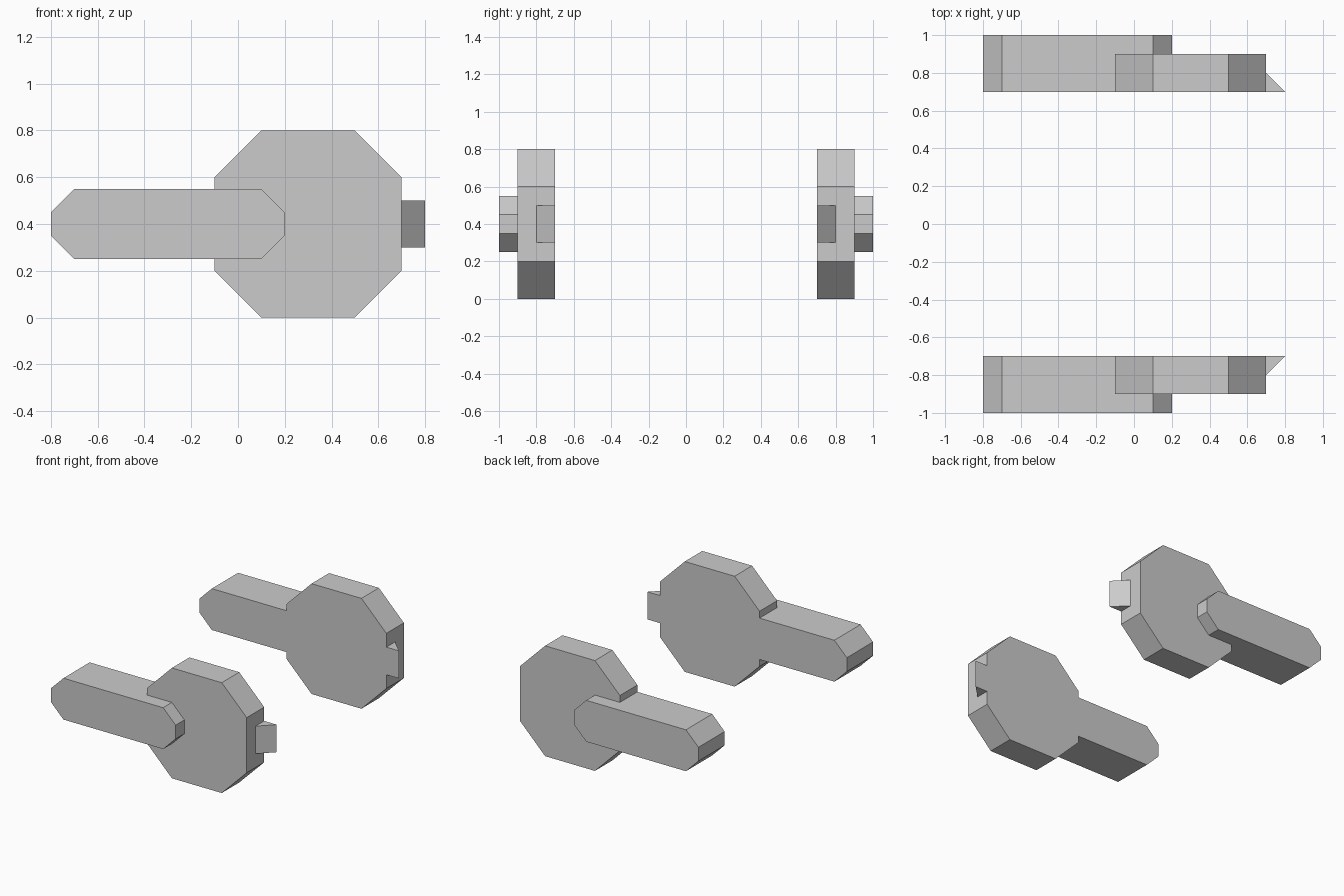
import bpy
import bmesh
from mathutils import Vector

if "Cube" in bpy.data.objects:
    bpy.data.objects.remove(bpy.data.objects["Cube"])


def prism(name, points, to_3d, depth):
    """Extrude a flat profile along the given depth vector."""
    bm = bmesh.new()
    face = bm.faces.new([bm.verts.new(to_3d(a, b)) for a, b in points])
    ext = bmesh.ops.extrude_face_region(bm, geom=[face], use_keep_orig=True)
    verts = [v for v in ext["geom"] if isinstance(v, bmesh.types.BMVert)]
    bmesh.ops.translate(bm, verts=verts, vec=Vector(depth))
    bmesh.ops.recalc_face_normals(bm, faces=bm.faces[:])
    mesh = bpy.data.meshes.new(name)
    bm.to_mesh(mesh)
    bm.free()
    obj = bpy.data.objects.new(name, mesh)
    bpy.context.collection.objects.link(obj)
    return obj


def chamfered(x0, x1, z0, z1, c):
    """Rectangle with its four corners cut off."""
    return [(x0 + c, z0), (x1 - c, z0), (x1, z0 + c), (x1, z1 - c),
            (x1 - c, z1), (x0 + c, z1), (x0, z1 - c), (x0, z0 + c)]


# Octagonal disc
disc = prism("side_disc_and_arm", chamfered(-0.1, 0.7, 0.0, 0.8, 0.2),
             lambda x, z: (x, 0.7, z), (0, 0.2, 0))

# Long arm, flush with the disc on the inside and proud on the outside
arm = prism("arm", chamfered(-0.8, 0.2, 0.25, 0.55, 0.1),
            lambda x, z: (x, 0.7, z), (0, 0.3, 0))

# Wedge tooth at the end, rooted inside the disc
tooth = prism("tooth", [(0.6, 0.7), (0.8, 0.7), (0.7, 0.8), (0.6, 0.8)],
              lambda x, y: (x, y, 0.3), (0, 0, 0.2))

# Fuse the parts into one solid and mirror it to the other side
bpy.context.view_layer.objects.active = disc
for part in (arm, tooth):
    mod = disc.modifiers.new("fuse", "BOOLEAN")
    mod.operation = "UNION"
    mod.solver = "EXACT"
    mod.object = part
    bpy.ops.object.modifier_apply(modifier=mod.name)
    bpy.data.objects.remove(part)

mirror = disc.modifiers.new("mirror", "MIRROR")
mirror.use_axis = (False, True, False)
